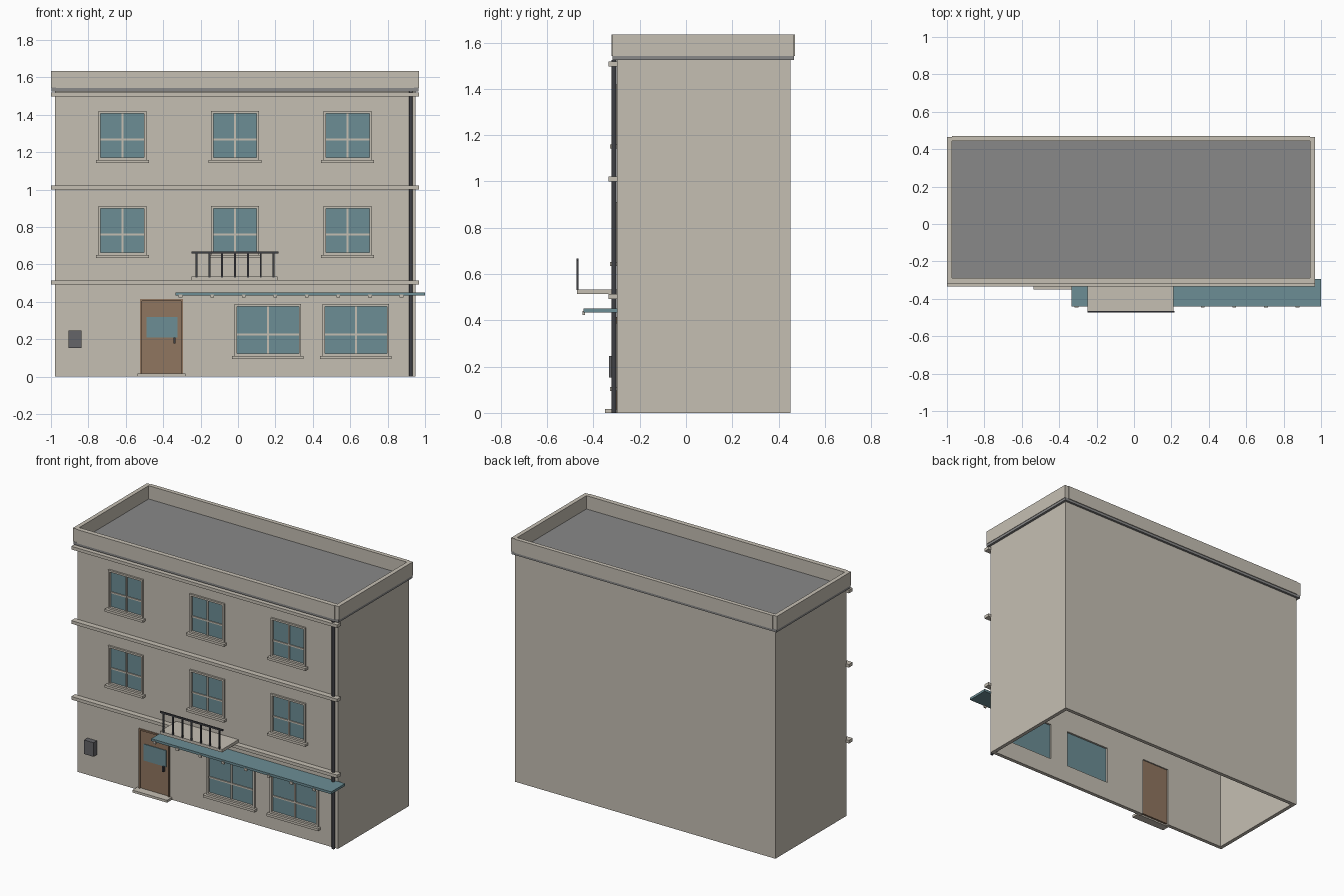
import bpy
import bmesh
from mathutils import Matrix, Vector

if "Cube" in bpy.data.objects:
    bpy.data.objects.remove(bpy.data.objects["Cube"])


def material(name, color):
    m = bpy.data.materials.new(name)
    m.use_nodes = True
    m.diffuse_color = (*color, 1)
    m.node_tree.nodes["Principled BSDF"].inputs["Base Color"].default_value = (*color, 1)
    return m


stone = material("warm stone", (0.56, 0.52, 0.45))
glass = material("teal glass", (0.15, 0.27, 0.3))
wood = material("brown wood", (0.28, 0.18, 0.115))
roofing = material("grey roofing", (0.25, 0.25, 0.25))
metal = material("dark metal", (0.05, 0.052, 0.06))
steel = material("grey steel", (0.13, 0.13, 0.14))


def boxes(name, mat, spans):
    """One object from boxes given as (x0, x1, y0, y1, z0, z1)."""
    bm = bmesh.new()
    for x0, x1, y0, y1, z0, z1 in spans:
        centre = Vector((x0 + x1, y0 + y1, z0 + z1)) / 2
        size = Matrix.Diagonal((x1 - x0, y1 - y0, z1 - z0, 1))
        bmesh.ops.create_cube(bm, size=1, matrix=Matrix.Translation(centre) @ size)
    mesh = bpy.data.meshes.new(name)
    bm.to_mesh(mesh)
    bm.free()
    mesh.materials.append(mat)
    ob = bpy.data.objects.new(name, mesh)
    bpy.context.collection.objects.link(ob)
    return ob


def cut(target, cutter):
    """Subtract the cutter from the target and discard it."""
    mod = target.modifiers.new("cut", "BOOLEAN")
    mod.operation, mod.solver, mod.object = "DIFFERENCE", "EXACT", cutter
    bpy.context.view_layer.update()
    graph = bpy.context.evaluated_depsgraph_get()
    mesh = bpy.data.meshes.new_from_object(target.evaluated_get(graph))
    target.modifiers.clear()
    target.data = mesh
    bpy.data.objects.remove(cutter)


# Main dimensions
LEFT, RIGHT, FRONT, BACK = -0.978, 0.949, -0.298, 0.451
EDGE_L, EDGE_R = -1.0, 0.968
SLAB, EAVES, TOP = 1.525, 1.545, 1.634
T = 0.025

# Windows: name, centre x, half width, glass bottom, glass top, bar height
windows = []
for floor, base in (("first", 0.663), ("second", 1.171)):
    for side, x in (("right", -0.618), ("middle", -0.016), ("left", 0.586)):
        windows.append((f"{floor}_floor_{side}", x, 0.116, base, base + 0.236, base + 0.096))
for side, x in (("right", 0.16), ("left", 0.63)):
    windows.append((f"shop_{side}", x, 0.166, 0.123, 0.376, 0.225))
DOOR_L, DOOR_R, DOOR_TOP = -0.513, -0.305, 0.405

# Hollow walls, open below, with openings through the front
walls = boxes("walls", stone, [(LEFT, RIGHT, FRONT, BACK, 0, SLAB)])
cut(walls, boxes("hollow", stone, [(LEFT + T, RIGHT - T, FRONT + T, BACK - T, -1, 2)]))
holes = [(x - w, x + w, -0.4, -0.2, z0, z1) for _, x, w, z0, z1, _ in windows]
holes.append((DOOR_L, DOOR_R, -0.4, -0.2, -0.1, DOOR_TOP))
cut(walls, boxes("openings", stone, holes))

# Window frames, bars, sills and panes
for name, x, w, z0, z1, bar in windows:
    f, b = FRONT - 0.012, FRONT + 0.008
    e = 0.012
    boxes(name + "_frame", stone, [
        (x - w - e, x - w, f, b, z0 - e, z1 + e),
        (x + w, x + w + e, f, b, z0 - e, z1 + e),
        (x - w, x + w, f, b, z1, z1 + e),
        (x - w, x + w, f, b, z0 - e, z0)])
    boxes(name + "_bars", stone, [
        (x - 0.005, x + 0.005, FRONT - 0.003, b, z0, z1),
        (x - w, x + w, FRONT - 0.002, b, bar - 0.005, bar + 0.005)])
    boxes(name + "_sill", stone,
          [(x - w - 0.025, x + w + 0.025, -0.328, b, z0 - 0.028, z0 - e)])
    boxes(name + "_pane", glass, [(x - w, x + w, FRONT + 0.004, FRONT + 0.012, z0, z1)])

# Door with glazed panel, handle, frame and step
boxes("door", wood, [(DOOR_L, DOOR_R, FRONT + 0.002, FRONT + 0.016, 0.01, DOOR_TOP)])
boxes("door_pane", glass, [(-0.489, -0.324, FRONT - 0.002, FRONT + 0.004, 0.208, 0.318)])
boxes("door_handle", metal, [(-0.345, -0.334, FRONT - 0.014, FRONT + 0.004, 0.176, 0.21)])
boxes("door_frame", wood, [
    (DOOR_L - 0.01, DOOR_L, FRONT - 0.008, FRONT + 0.006, 0, DOOR_TOP + 0.01),
    (DOOR_R, DOOR_R + 0.01, FRONT - 0.008, FRONT + 0.006, 0, DOOR_TOP + 0.01),
    (DOOR_L, DOOR_R, FRONT - 0.008, FRONT + 0.006, DOOR_TOP, DOOR_TOP + 0.01)])
boxes("door_step", stone, [(-0.537, -0.28, -0.35, FRONT + 0.003, 0, 0.016)])

# Horizontal ledges along the front
for name, z in (("lower", 0.492), ("middle", 1.0), ("upper", 1.497)):
    boxes(name + "_ledge", stone, [(EDGE_L, EDGE_R, -0.335, FRONT + 0.003, z, z + 0.021)])

# Flat roof and parapet
boxes("roof_slab", roofing, [(EDGE_L + 0.003, EDGE_R - 0.003, -0.318, 0.466, SLAB, EAVES)])
boxes("parapet", stone, [
    (EDGE_L, EDGE_L + 0.028, -0.317, 0.466, EAVES - 0.003, TOP),
    (EDGE_R - 0.028, EDGE_R, -0.317, 0.466, EAVES - 0.003, TOP),
    (EDGE_L + 0.028, EDGE_R - 0.028, -0.322, -0.29, EAVES - 0.003, TOP),
    (EDGE_L + 0.028, EDGE_R - 0.028, 0.443, 0.471, EAVES - 0.003, TOP)])

# Shop awning with small blocks under its front edge
boxes("awning", glass, [(-0.333, 1.0, -0.442, -0.295, 0.434, 0.45)])
boxes("awning_blocks", stone, [
    (x - 0.01, x + 0.01, -0.447, -0.437, 0.423, 0.44)
    for x in (-0.307 + 0.1687 * i for i in range(8))])

# Balcony and railing
boxes("balcony_slab", stone, [(-0.248, 0.212, -0.471, FRONT + 0.003, 0.514, 0.534)])
boxes("balcony_rail", metal, [(-0.248, 0.216, -0.473, -0.464, 0.657, 0.668)])
boxes("balcony_bars", metal, [
    (x - 0.005, x + 0.005, -0.472, -0.465, 0.53, 0.66)
    for x in (-0.222 + 0.0687 * i for i in range(7))])

# Wall box beside the door
boxes("wall_box", steel, [(-0.906, -0.837, -0.333, FRONT + 0.003, 0.152, 0.246)])

# Drainpipe
bpy.ops.mesh.primitive_cylinder_add(vertices=12, radius=0.01, depth=1.525,
                                    location=(0.924, -0.311, 0.7625))
pipe = bpy.context.object
pipe.name = "drainpipe"
pipe.data.materials.append(metal)
bpy.ops.object.shade_smooth_by_angle()
